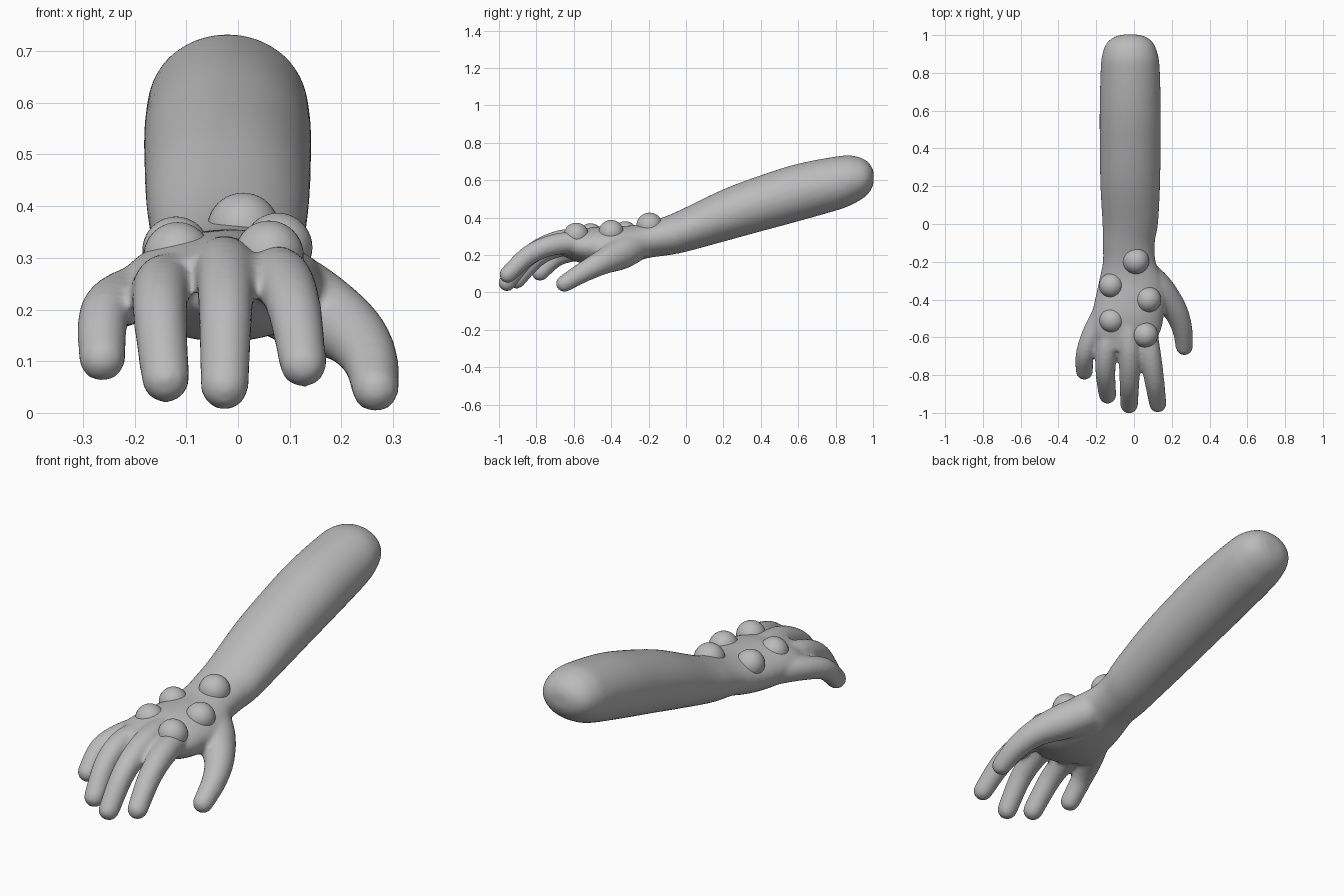
import bpy, bmesh, math
from mathutils import Vector

cube = bpy.data.objects.get("Cube")
if cube:
    bpy.data.objects.remove(cube, do_unlink=True)

grey = bpy.data.materials.new("plain grey")
grey.use_nodes = True
COLOUR = (0.5, 0.5, 0.5, 1)
grey.diffuse_color = COLOUR
grey.node_tree.nodes["Principled BSDF"].inputs["Base Color"].default_value = COLOUR


def spline(keys, steps):
    """Smoothly interpolate tuples of numbers."""
    out = []
    for i in range(len(keys) - 1):
        a, b = keys[max(i - 1, 0)], keys[i]
        c, d = keys[i + 1], keys[min(i + 2, len(keys) - 1)]
        for s in range(steps):
            t = s / steps
            out.append([q + t / 2 * (r - p + t * (2 * p - 5 * q + 4 * r - e + t * (3 * (q - r) + e - p)))
                        for p, q, r, e in zip(a, b, c, d)])
    return out + [list(keys[-1])]


def loft(bm, rows, direction=None, sides=32):
    """Skin oval sections (x, y, z, half width, half height) along a path."""
    centres = [Vector(r[:3]) for r in rows]
    rings = []
    for i, row in enumerate(rows):
        t = direction or (centres[min(i + 1, len(rows) - 1)] - centres[max(i - 1, 0)]).normalized()
        side = t.cross(Vector((0, 0, 1))).normalized()
        up = side.cross(t)
        ring = []
        for k in range(sides):
            a = math.tau * k / sides
            ring.append(bm.verts.new(centres[i] + side * math.cos(a) * row[3] + up * math.sin(a) * row[4]))
        rings.append(ring)
    for lo, hi in zip(rings, rings[1:]):
        for k in range(sides):
            n = (k + 1) % sides
            bm.faces.new((lo[k], lo[n], hi[n], hi[k]))
    bm.faces.new(rings[0][::-1])
    bm.faces.new(rings[-1])


def digit(bm, keys):
    """Finger with a rounded tip: keys are x, y, z, radius."""
    rows = [r + [r[3]] for r in spline(keys, 6)]
    tip, prev = Vector(rows[-1][:3]), Vector(rows[-2][:3])
    t, r = (tip - prev).normalized(), rows[-1][3]
    for k in range(1, 7):
        a = math.pi / 2 * k / 6.2
        rows.append([*(tip + t * r * math.sin(a)), r * math.cos(a), r * math.cos(a)])
    loft(bm, rows, sides=20)


bm = bmesh.new()

# Forearm, wrist and palm: x, y, z, half width, half height
arm = [(-.02, 1.003, .614, .04, .03), (-.02, .99, .613, .085, .064),
       (-.021, .96, .61, .122, .097), (-.021, .91, .604, .144, .123),
       (-.02, .83, .588, .156, .142), (-.02, .6, .534, .162, .154),
       (-.02, .4, .476, .161, .15), (-.02, .2, .411, .158, .14),
       (-.02, 0, .336, .147, .119), (-.028, -.1, .304, .138, .106),
       (-.025, -.2, .28, .14, .096), (-.015, -.3, .256, .17, .101),
       (-.02, -.4, .247, .187, .108), (-.035, -.5, .245, .191, .104),
       (-.045, -.58, .246, .18, .084), (-.045, -.67, .252, .12, .052)]
loft(bm, spline(arm, 5), Vector((0, -1, 0)), 48)

# Four fingers and the thumb
digit(bm, [(-.15, -.45, .235, .06), (-.22, -.58, .222, .055), (-.259, -.69, .188, .05), (-.263, -.78, .106, .046)])
digit(bm, [(-.095, -.48, .24, .06), (-.143, -.65, .25, .057), (-.151, -.79, .193, .053), (-.14, -.905, .066, .047)])
digit(bm, [(-.03, -.5, .282, .062), (-.024, -.68, .273, .059), (-.024, -.84, .195, .053), (-.026, -.957, .052, .047)])
digit(bm, [(.05, -.5, .262, .062), (.084, -.68, .26, .058), (.108, -.83, .205, .053), (.126, -.953, .095, .046)])
digit(bm, [(.05, -.27, .25, .085), (.13, -.35, .207, .086), (.213, -.45, .16, .067),
           (.254, -.55, .107, .055), (.266, -.65, .047, .046)])

mesh = bpy.data.meshes.new("arm_and_hand")
bmesh.ops.recalc_face_normals(bm, faces=bm.faces)
bm.to_mesh(mesh)
bm.free()
mesh.materials.append(grey)
arm_obj = bpy.data.objects.new("arm_and_hand", mesh)
bpy.context.collection.objects.link(arm_obj)

# Fuse the parts into one skin and soften the joins
remesh = arm_obj.modifiers.new("fuse", 'REMESH')
remesh.mode = 'VOXEL'
remesh.voxel_size = 0.01
remesh.use_smooth_shade = True
soften = arm_obj.modifiers.new("soften", 'SMOOTH')
soften.factor = 0.5
soften.iterations = 10

# Round bumps on the back of the hand: x, y, z, radius
bumps = [("wrist_bump", .01, -.195, .356, .07),
         ("outer_rear_bump", -.12, -.325, .315, .065),
         ("inner_rear_bump", .077, -.4, .32, .067),
         ("outer_knuckle_bump", -.117, -.51, .303, .066),
         ("inner_knuckle_bump", .06, -.587, .305, .067)]
for name, x, y, z, r in bumps:
    bpy.ops.mesh.primitive_uv_sphere_add(segments=32, ring_count=20, radius=r, location=(x, y, z))
    ball = bpy.context.object
    ball.name = name
    ball.data.materials.append(grey)
    bpy.ops.object.shade_smooth()
